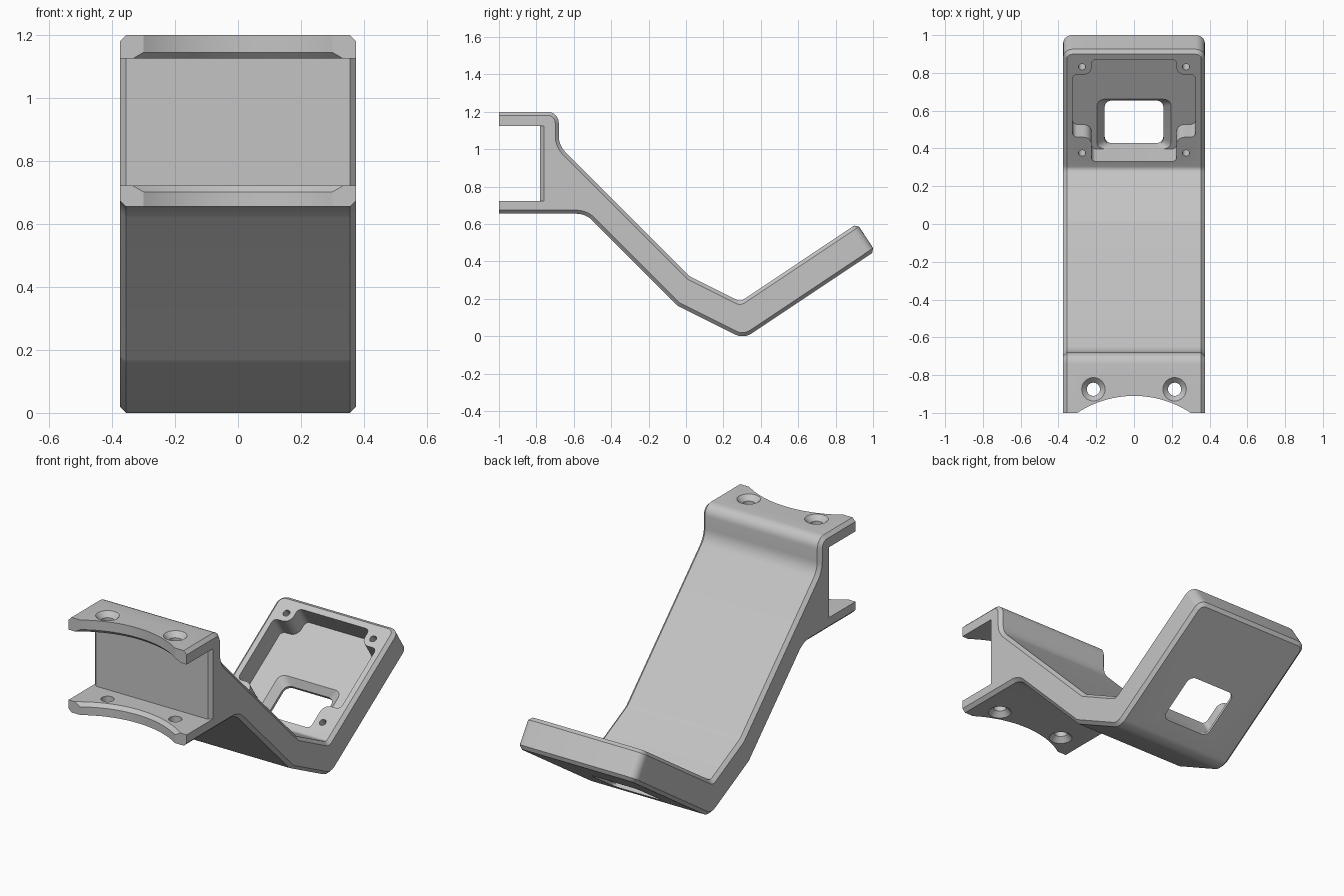
import bpy, bmesh, math
from mathutils import Vector

if "Cube" in bpy.data.objects:
    bpy.data.objects.remove(bpy.data.objects["Cube"])

HALF = 0.375                       # half width of the bracket
TIP_Y, TIP_Z = 0.915, 0.602        # upper end corner of the tilted plate
TILT = math.atan2(2, 3)
ALONG = Vector((0, math.cos(TILT), math.sin(TILT)))
DOWN = Vector((0, math.sin(TILT), -math.cos(TILT)))

grey = bpy.data.materials.new("light_grey")
grey.use_nodes = True
COLOR = (0.55, 0.55, 0.55, 1)
grey.diffuse_color = COLOR
grey.node_tree.nodes["Principled BSDF"].inputs["Base Color"].default_value = COLOR


def fillet(corners, steps=6):
    """Round each (a, b, radius) corner of a closed outline."""
    out = []
    for i, (a, b, r) in enumerate(corners):
        p = Vector((a, b))
        if r == 0:
            out.append(p)
            continue
        u = (Vector(corners[i - 1][:2]) - p).normalized()
        v = (Vector(corners[(i + 1) % len(corners)][:2]) - p).normalized()
        half = u.angle(v) / 2
        centre = p + (u + v).normalized() * r / math.sin(half)
        start = p + u * r / math.tan(half) - centre
        turn = start.angle_signed(p + v * r / math.tan(half) - centre)
        for k in range(steps + 1):
            t = -turn * k / steps
            c, s = math.cos(t), math.sin(t)
            out.append(centre + Vector((c * start.x - s * start.y, s * start.x + c * start.y)))
    return out


def circle(x, y, r, n=32):
    return [Vector((x + r * math.cos(math.tau * i / n), y + r * math.sin(math.tau * i / n)))
            for i in range(n)]


def loft(name, rings):
    """Closed solid through matching rings of points."""
    bm = bmesh.new()
    loops = [[bm.verts.new(p) for p in ring] for ring in rings]
    n = len(loops[0])
    bm.faces.new(loops[0])
    bm.faces.new(loops[-1])
    for low, high in zip(loops, loops[1:]):
        for i in range(n):
            j = (i + 1) % n
            bm.faces.new((low[i], low[j], high[j], high[i]))
    bmesh.ops.recalc_face_normals(bm, faces=bm.faces)
    mesh = bpy.data.meshes.new(name)
    bm.to_mesh(mesh)
    bm.free()
    obj = bpy.data.objects.new(name, mesh)
    bpy.context.collection.objects.link(obj)
    mesh.materials.append(grey)
    return obj


def level(pts, z):
    return [Vector((p.x, p.y, z)) for p in pts]


def on_plate(pts, depth):
    tip = Vector((0, TIP_Y, TIP_Z))
    return [Vector((p.x, 0, 0)) + tip + ALONG * p.y + DOWN * depth for p in pts]


# Side profile of the whole bracket, swept across the width
profile = fillet([
    (-1, 1.2, 0), (-0.68, 1.2, 0.06), (-0.68, 1.02, 0.12), (0.02, 0.32, 0.06),
    (0.29, 0.185, 0.03), (TIP_Y, TIP_Z, 0), (1.011, 0.455, 0), (0.308, -0.014, 0.09),
    (-0.044, 0.162, 0.06), (-0.537, 0.655, 0.12), (-1, 0.655, 0)])
bracket = loft("bracket", [[Vector((x, p.x, p.y)) for p in profile] for x in (-HALF, HALF)])

# Rounded plate corners, then a chamfer round the outer rim
bm = bmesh.new()
bm.from_mesh(bracket.data)
corners = [e for e in bm.edges if all(v.co.y > 0.9 for v in e.verts)
           and abs(e.verts[0].co.x - e.verts[1].co.x) < 0.01]
bmesh.ops.bevel(bm, geom=corners, offset=0.05, segments=6, profile=0.5, affect='EDGES')
bm.normal_update()


def is_rim(face):
    at_end = face.calc_center_median().y > 0.85 and face.normal.dot(ALONG) > 0.9
    return abs(face.normal.x) > 0.01 or at_end


edges = [e for e in bm.edges if is_rim(e.link_faces[0]) != is_rim(e.link_faces[1])
         and not all(v.co.y < -0.99 for v in e.verts)]
bmesh.ops.bevel(bm, geom=edges, offset=0.019, segments=1, affect='EDGES')
bmesh.ops.recalc_face_normals(bm, faces=bm.faces)
bm.to_mesh(bracket.data)
bm.free()

cutters = []

# Open slot between the two flanges, leaving chamfered web edges
side = [(0.5, -1.2), (0.5, -0.635), (0.355, -0.78)]
slot = [Vector(p) for p in side] + [Vector((-x, y)) for x, y in reversed(side)]
cutters.append(loft("slot_cutter", [level(slot, z) for z in (0.722, 1.125)]))

# Curved saddle through both flanges, wider at the inner edges
saddle = [(0.5, 0.545), (0.702, 0.545), (0.722, 0.565),
          (1.125, 0.565), (1.145, 0.545), (1.3, 0.545)]
cutters.append(loft("saddle_cutter", [level(circle(0, -1.455, r, 128), z) for z, r in saddle]))

# Countersunk holes in the flanges and screw holes in the plate corners
sink = [(1.08, 0.035), (1.172, 0.035), (1.2, 0.062), (1.22, 0.081)]
for x in (-1, 1):
    for mirror in (False, True):
        cutters.append(loft("flange_hole_cutter", [
            level(circle(x * 0.215, -0.875, r), 1.855 - z if mirror else z) for z, r in sink]))
    for s in (-0.1, -0.649):
        hole = circle(x * 0.275, s, 0.019, 20)
        cutters.append(loft("screw_hole_cutter", [on_plate(hole, d) for d in (-0.05, 0.11)]))

# Pocket in the plate, stepped around the four screw bosses
top, boss_top, boss_low, low = -0.054, -0.15, -0.547, -0.703
inner, outer = 0.225, 0.325
half = [(inner, low, 0.025), (inner, boss_low, 0.045), (outer, boss_low, 0.025),
        (outer, boss_top, 0.025), (inner, boss_top, 0.045), (inner, top, 0.025)]
pocket = fillet(half + [(-x, s, r) for x, s, r in reversed(half)])
cutters.append(loft("pocket_cutter", [on_plate(pocket, d) for d in (-0.05, 0.122)]))


# Window through the pocket floor, with tapered walls
def window(w, upper):
    return fillet([(w, low, 0.04), (w, upper, 0.04), (-w, upper, 0.04), (-w, low, 0.04)])


cutters.append(loft("window_cutter", [
    on_plate(window(0.195, -0.387), 0.115), on_plate(window(0.195, -0.387), 0.122),
    on_plate(window(0.155, -0.42), 0.16), on_plate(window(0.155, -0.42), 0.25)]))

bpy.context.view_layer.objects.active = bracket
for cutter in cutters:
    mod = bracket.modifiers.new("cut", 'BOOLEAN')
    mod.operation = 'DIFFERENCE'
    mod.solver = 'EXACT'
    mod.object = cutter
    bpy.ops.object.modifier_apply(modifier=mod.name)
    bpy.data.objects.remove(cutter)

bpy.ops.object.select_all(action='DESELECT')
bracket.select_set(True)
bpy.ops.object.shade_smooth_by_angle(angle=math.radians(25))
